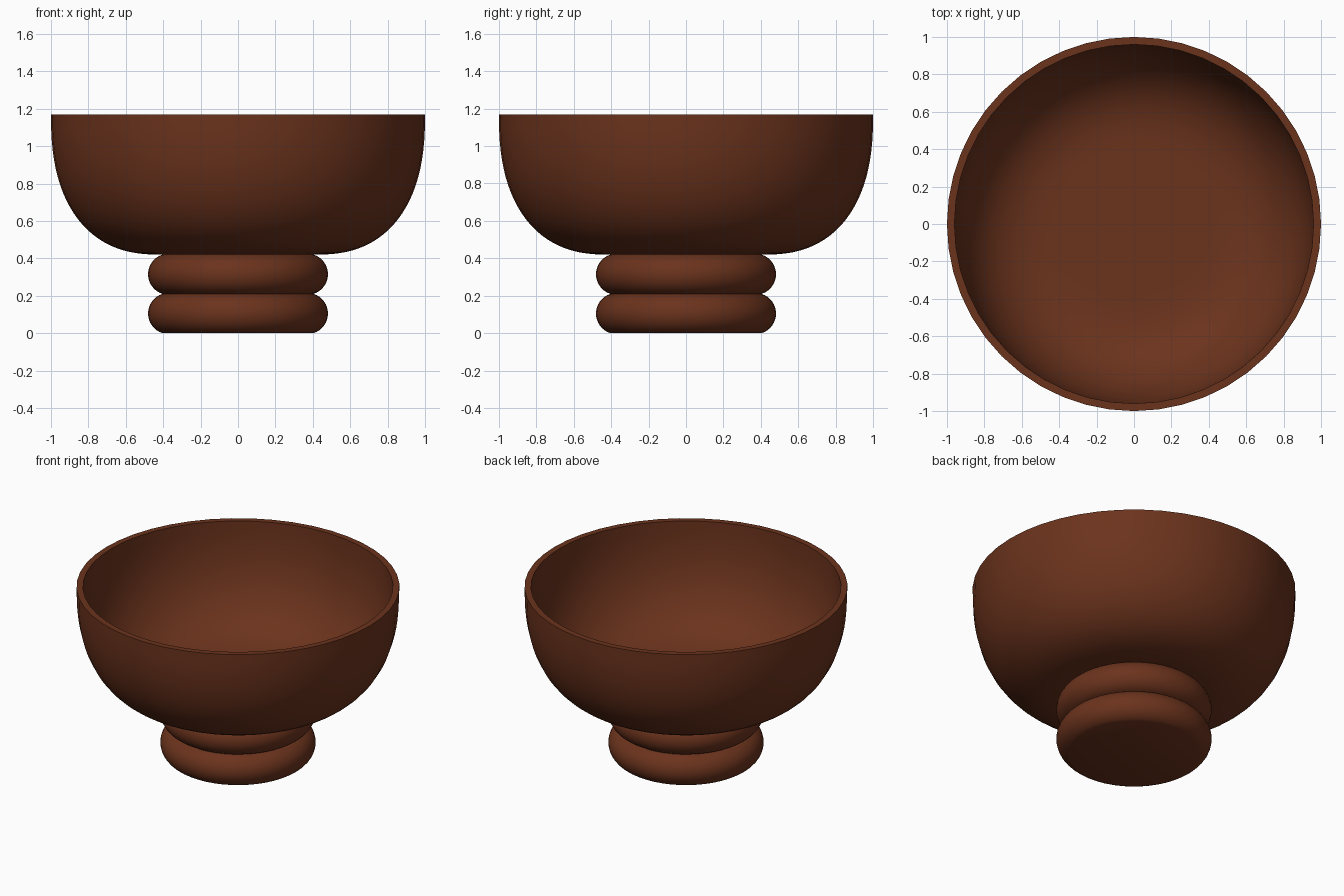
import bpy, bmesh, math

if "Cube" in bpy.data.objects:
    bpy.data.objects.remove(bpy.data.objects["Cube"])

SEG = 48

brown = bpy.data.materials.new("dark_brown_wood")
brown.diffuse_color = (0.147, 0.033, 0.012, 1)
brown.use_nodes = True
brown.node_tree.nodes["Principled BSDF"].inputs["Base Color"].default_value = brown.diffuse_color


def lathe(name, profile, angle=35):
    """Revolve an (r, z) profile around the z axis."""
    bm = bmesh.new()
    rings = []
    for r, z in profile:
        if r < 1e-5:
            rings.append([bm.verts.new((0, 0, z))])
        else:
            rings.append([bm.verts.new((r * math.cos(2 * math.pi * i / SEG),
                                        r * math.sin(2 * math.pi * i / SEG), z))
                          for i in range(SEG)])
    for a, b in zip(rings, rings[1:]):
        for i in range(SEG):
            j = (i + 1) % SEG
            quad = [a[i % len(a)], a[j % len(a)], b[j % len(b)], b[i % len(b)]]
            bm.faces.new(list(dict.fromkeys(quad)))
    bmesh.ops.recalc_face_normals(bm, faces=bm.faces)
    mesh = bpy.data.meshes.new(name)
    bm.to_mesh(mesh)
    bm.free()
    mesh.materials.append(brown)
    ob = bpy.data.objects.new(name, mesh)
    bpy.context.collection.objects.link(ob)
    bpy.ops.object.select_all(action='DESELECT')
    ob.select_set(True)
    bpy.context.view_layer.objects.active = ob
    bpy.ops.object.shade_smooth_by_angle(angle=math.radians(angle))
    return ob


def quarter(r0, r1, z0, z1, n=24, power=2.4):
    """Full-bellied quarter curve from the flat floor up to the vertical rim."""
    e = 2 / power
    pts = []
    for i in range(n + 1):
        t = math.pi / 2 * i / n
        s, c = math.sin(t), max(math.cos(t), 0)
        pts.append((r0 + (r1 - r0) * s ** e, z1 - (z1 - z0) * c ** e))
    return pts


# bowl shell: outer curve, flat rim, inner curve
outer = quarter(0.42, 1.0, 0.42, 1.168)
inner = quarter(0.42, 0.96, 0.46, 1.168)
lathe("bowl", [(0, 0.42)] + outer + inner[::-1] + [(0, 0.46)])

# foot: two stacked rounded rings, meeting in a crease
half, tube, centre = 0.105, 0.11, 0.371
limit = math.asin(half / tube)
foot = [(0, 0)]
for k in range(2):
    arc = [(centre + tube * math.cos(t), half * (2 * k + 1) + tube * math.sin(t))
           for t in (-limit + 2 * limit * i / 16 for i in range(17))]
    foot += arc[k:]
foot.append((0, 0.42))
lathe("foot_rings", foot)
